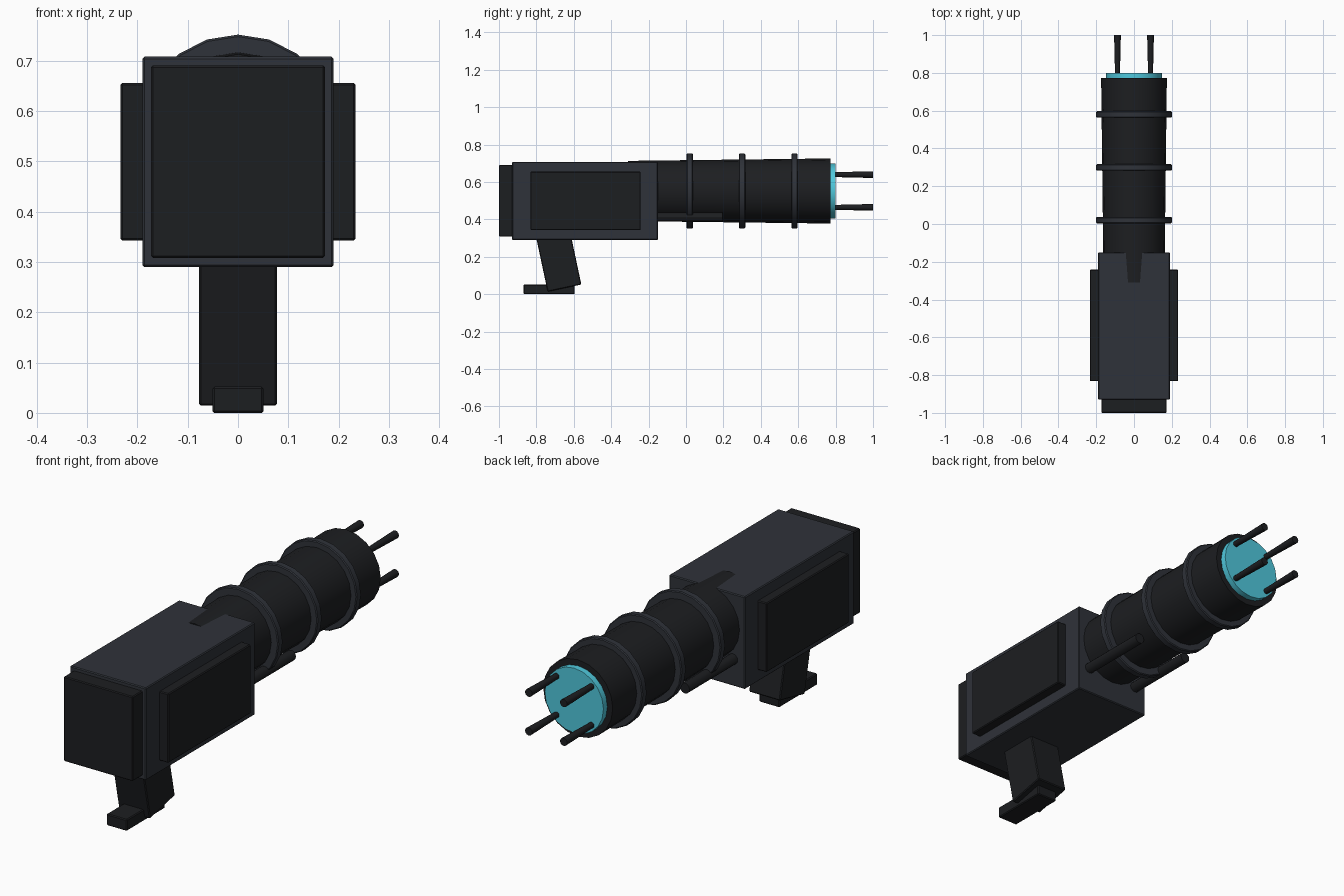
import bpy, math

if "Cube" in bpy.data.objects:
    bpy.data.objects.remove(bpy.data.objects["Cube"])

AXIS_Z = 0.552  # height of the barrel axis


def material(name, rgb):
    m = bpy.data.materials.new(name)
    m.diffuse_color = (*rgb, 1)
    m.use_nodes = True
    m.node_tree.nodes["Principled BSDF"].inputs["Base Color"].default_value = m.diffuse_color
    return m


SLATE = material("slate", (0.028, 0.032, 0.041))
DARK = material("dark", (0.012, 0.013, 0.015))
CYAN = material("cyan", (0.08, 0.58, 0.72))


def box(name, lo, hi, mat, tilt=0.0, bevel=0.004):
    """Softly bevelled box between two corners, tilted about x."""
    mid = [(a + b) / 2 for a, b in zip(lo, hi)]
    bpy.ops.mesh.primitive_cube_add(size=1, location=mid)
    ob = bpy.context.object
    ob.name = name
    ob.scale = [b - a for a, b in zip(lo, hi)]
    bpy.ops.object.transform_apply(location=False, rotation=False, scale=True)
    ob.rotation_euler.x = tilt
    mod = ob.modifiers.new("bevel", "BEVEL")
    mod.width = bevel
    mod.segments = 1
    ob.data.materials.append(mat)
    return ob


def rod(name, x, z, y0, y1, r0, r1, mat, sides=20):
    """Round part running along y, radius r0 at y0 and r1 at y1."""
    bpy.ops.mesh.primitive_cone_add(vertices=sides, radius1=r0, radius2=r1, depth=y1 - y0,
                                    location=(x, (y0 + y1) / 2, z),
                                    rotation=(-math.pi / 2, 0, 0))
    ob = bpy.context.object
    ob.name = name
    ob.data.materials.append(mat)
    bpy.ops.object.shade_smooth_by_angle(angle=math.radians(30))
    return ob


# Housing, end plate and side panels
box("housing", (-0.19, -0.93, 0.29), (0.19, -0.15, 0.708), SLATE)
box("end_plate", (-0.173, -1.0, 0.308), (0.173, -0.92, 0.691), DARK)
for side, s in (("left", -1), ("right", 1)):
    x0, x1 = sorted((s * 0.18, s * 0.234))
    box(f"{side}_panel", (x0, -0.832, 0.343), (x1, -0.242, 0.656), DARK)

# Slanted grip with foot
gy, gz = -0.687, 0.209
box("grip", (-0.078, gy - 0.092, gz - 0.18), (0.078, gy + 0.092, gz + 0.18), DARK, tilt=math.radians(12))
box("grip_foot", (-0.051, -0.868, 0.0), (0.051, -0.595, 0.052), DARK)

# Flared barrel with rings and glowing muzzle disc
rod("barrel", 0, AXIS_Z, -0.31, 0.772, 0.161, 0.174, DARK)
for i, y in enumerate((0.02, 0.30, 0.58)):
    ring = rod(f"barrel_ring_{i + 1}", 0, AXIS_Z, y - 0.017, y + 0.017, 0.2, 0.2, SLATE)
    mod = ring.modifiers.new("bevel", "BEVEL")
    mod.width = 0.004
    mod.segments = 1
rod("muzzle_disc", 0, AXIS_Z, 0.75, 0.80, 0.147, 0.147, CYAN)

# Lower rods and muzzle prongs
for side, s in (("left", -1), ("right", 1)):
    rod(f"{side}_lower_rod", s * 0.13, 0.412, -0.2, 0.195, 0.024, 0.024, DARK, 12)
    for level, t in (("lower", -1), ("upper", 1)):
        rod(f"{side}_{level}_prong", s * 0.0875, AXIS_Z + t * 0.0875, 0.79, 1.0, 0.013, 0.018, DARK, 12)
